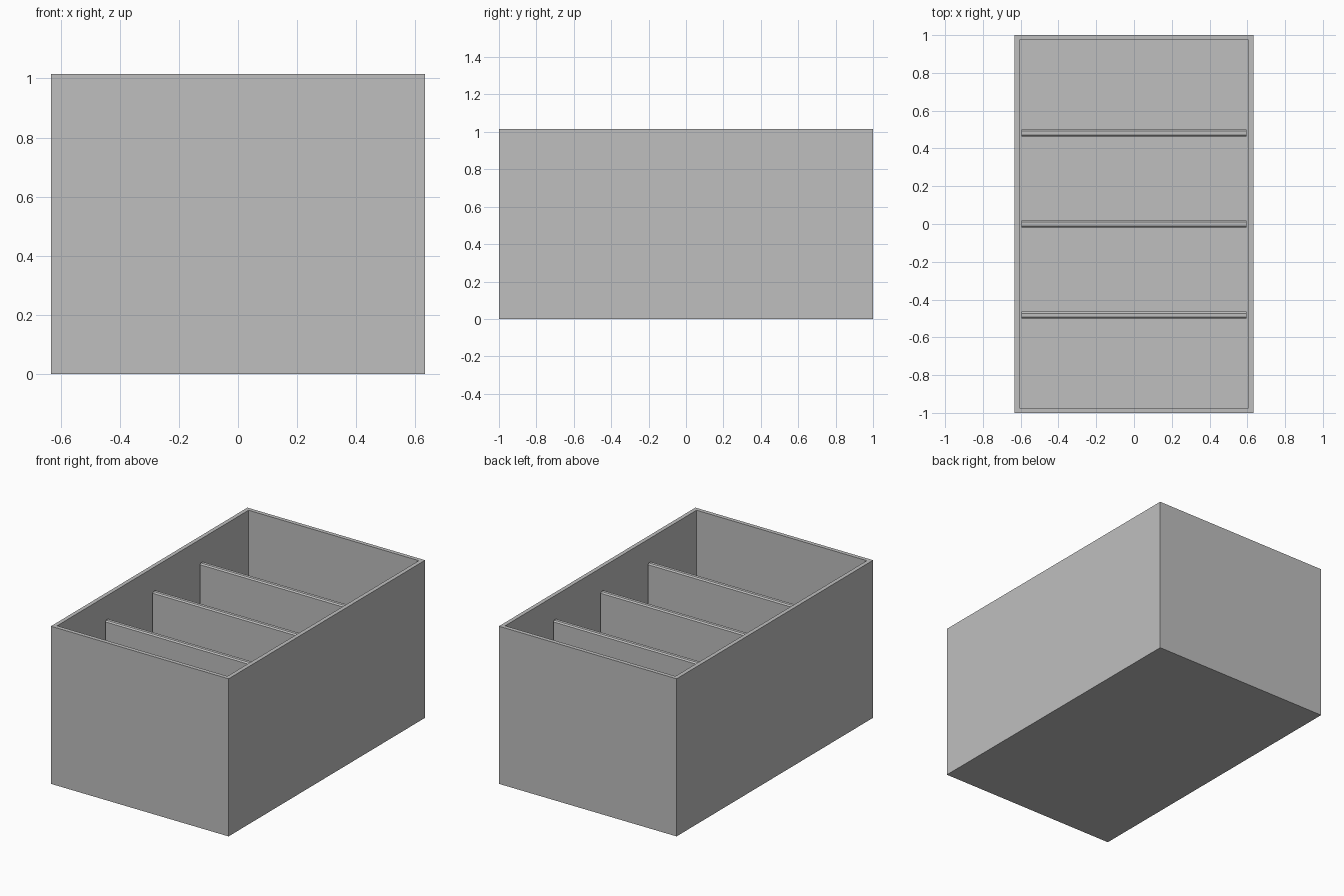
import bpy
import bmesh
from mathutils import Matrix, Vector

cube = bpy.data.objects.get("Cube")
if cube:
    bpy.data.objects.remove(cube, do_unlink=True)

WIDTH, LENGTH, HEIGHT = 1.266, 2.0, 1.015
WALL = 0.037
DIVIDER_TOP = 0.87
DIVIDER_THICK = 0.035
SPACING = 0.482

grey = bpy.data.materials.new("plain_grey")
grey.use_nodes = True
colour = (0.52, 0.52, 0.52, 1)
grey.diffuse_color = colour
grey.node_tree.nodes["Principled BSDF"].inputs["Base Color"].default_value = colour


def box_mesh(size, centre):
    bm = bmesh.new()
    bmesh.ops.create_cube(bm, size=1, matrix=Matrix.Translation(centre) @ Matrix.Diagonal((*size, 1)))
    return bm


def top_face(bm):
    return max(bm.faces, key=lambda f: f.calc_center_median().z)


def add_object(name, bm):
    bmesh.ops.recalc_face_normals(bm, faces=bm.faces)
    mesh = bpy.data.meshes.new(name)
    bm.to_mesh(mesh)
    bm.free()
    mesh.materials.append(grey)
    obj = bpy.data.objects.new(name, mesh)
    bpy.context.collection.objects.link(obj)


# Open box: inset the top for the rim, then sink the inside down to the floor
bm = box_mesh((WIDTH, LENGTH, HEIGHT), Vector((0, 0, HEIGHT / 2)))
inside = top_face(bm)
bmesh.ops.inset_region(bm, faces=[inside], thickness=WALL)
inside = min(bm.faces, key=lambda f: (f.calc_center_median() - Vector((0, 0, HEIGHT))).length)
walls = bmesh.ops.extrude_discrete_faces(bm, faces=[inside])
bmesh.ops.translate(bm, verts=walls["faces"][0].verts, vec=(0, 0, WALL - HEIGHT))
add_object("open_box", bm)

# Three dividers across the inside, with chamfered upper edges
for name, step in (("front_divider", -1), ("middle_divider", 0), ("back_divider", 1)):
    tall = DIVIDER_TOP - WALL
    bm = box_mesh((WIDTH - 2 * WALL, DIVIDER_THICK, tall),
                  Vector((0, step * SPACING, WALL + tall / 2)))
    long_edges = [e for e in top_face(bm).edges if e.calc_length() > 0.5]
    bmesh.ops.bevel(bm, geom=long_edges, offset=0.008, segments=1, affect='EDGES')
    add_object(name, bm)
